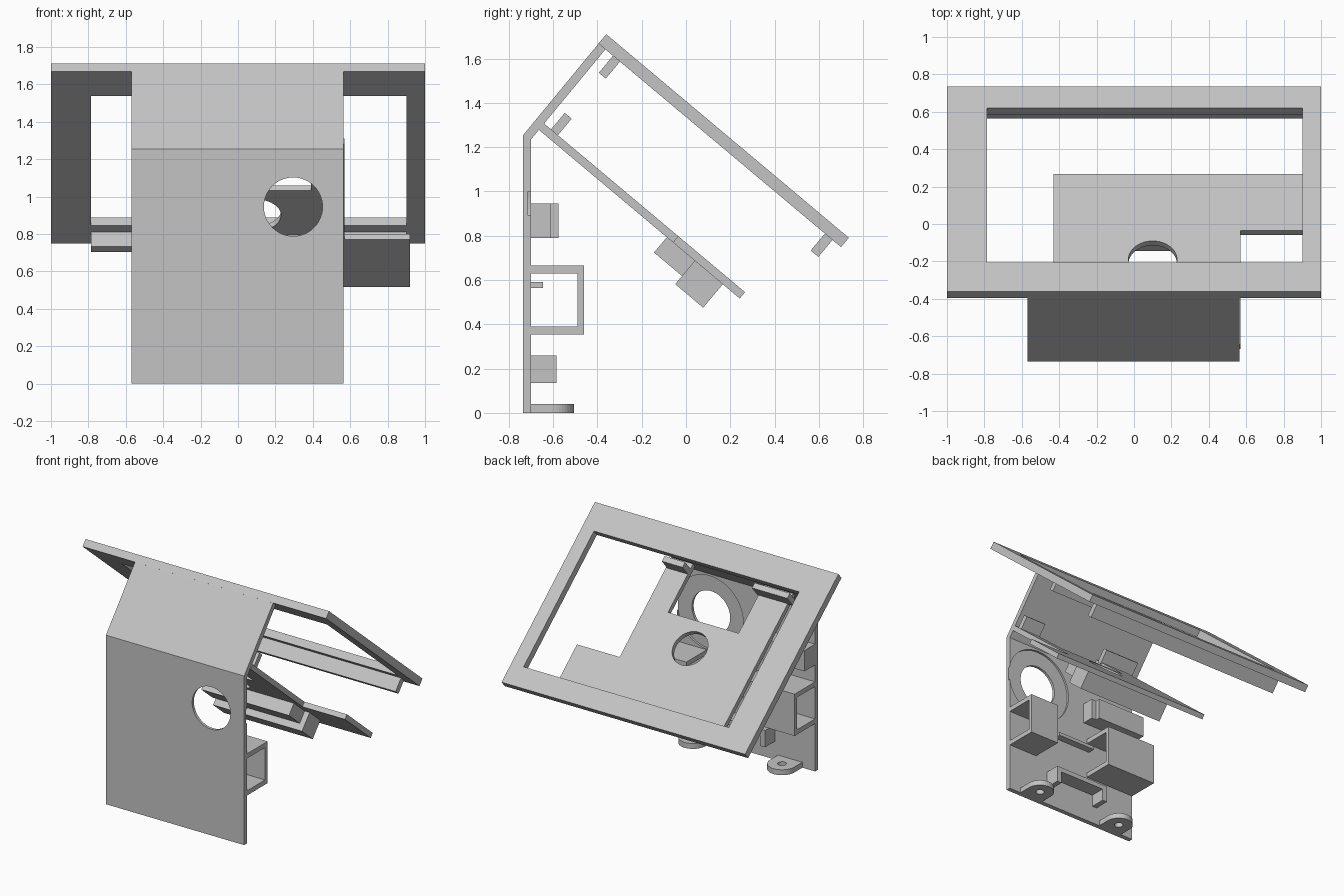
import bpy, bmesh, math
from mathutils import Matrix, Vector

old = bpy.data.objects.get("Cube")
if old:
    bpy.data.objects.remove(old)

grey = bpy.data.materials.new("light_grey")
grey.use_nodes = True
COL = (0.55, 0.55, 0.55, 1)
grey.diffuse_color = COL
grey.node_tree.nodes["Principled BSDF"].inputs["Base Color"].default_value = COL

SLOPE = math.radians(-40)


def tilted(y, z):
    """Local x stays x, local y runs down the slope, local z is its normal."""
    return Matrix.Translation((0, y, z)) @ Matrix.Rotation(SLOPE, 4, 'X')


FLAT = Matrix.Identity(4)
LID = tilted(-0.36, 1.71)
TRAY = tilted(-0.645, 1.31)


def finish(name, bm, mat=FLAT):
    bmesh.ops.transform(bm, matrix=mat, verts=bm.verts)
    bmesh.ops.recalc_face_normals(bm, faces=bm.faces)
    mesh = bpy.data.meshes.new(name)
    bm.to_mesh(mesh)
    bm.free()
    mesh.materials.append(grey)
    ob = bpy.data.objects.new(name, mesh)
    bpy.context.collection.objects.link(ob)
    return ob


def box(name, x, y, z, mat=FLAT):
    bm = bmesh.new()
    bmesh.ops.create_cube(bm, size=1)
    for v in bm.verts:
        v.co = Vector([a + (b - a) * (c + 0.5) for (a, b), c in zip((x, y, z), v.co)])
    return finish(name, bm, mat)


def prism(name, pts, vec, mat=FLAT):
    """Extrude a closed outline of 3D points along vec."""
    bm = bmesh.new()
    face = bm.faces.new([bm.verts.new(p) for p in pts])
    ext = bmesh.ops.extrude_face_region(bm, geom=[face])
    moved = [g for g in ext["geom"] if isinstance(g, bmesh.types.BMVert)]
    bmesh.ops.translate(bm, vec=vec, verts=moved)
    return finish(name, bm, mat)


def rod(name, center, radius, depth, mat=FLAT, turn=0, sides=48):
    bm = bmesh.new()
    bmesh.ops.create_cone(bm, cap_ends=True, segments=sides, radius1=radius,
                          radius2=radius, depth=depth,
                          matrix=Matrix.Translation(center) @ Matrix.Rotation(turn, 4, 'X'))
    return finish(name, bm, mat)


def cut(ob, *cutters):
    for c in cutters:
        m = ob.modifiers.new("cut", 'BOOLEAN')
        m.operation = 'DIFFERENCE'
        m.solver = 'EXACT'
        m.object = c
    dg = bpy.context.evaluated_depsgraph_get()
    mesh = bpy.data.meshes.new_from_object(ob.evaluated_get(dg))
    ob.modifiers.clear()
    ob.data = mesh
    for c in cutters:
        bpy.data.objects.remove(c)


# Bent front panel with a round hole and a shallow counterbore behind it
L, R = -0.57, 0.565
BACK = -0.70
profile = [(-0.735, 0), (-0.735, 1.255), (-0.392, 1.671), (-0.361, 1.645),
           (BACK, 1.235), (BACK, 0)]
panel = prism("front_panel", [(L, y, z) for y, z in profile], (R - L, 0, 0))
hole = (0.295, -0.72, 0.945)
cut(panel, rod("hole_cutter", hole, 0.157, 0.2, turn=math.pi / 2),
    rod("bore_cutter", (0.295, -0.69, 0.945), 0.275, 0.05, turn=math.pi / 2, sides=64))

# Sloping lid frame with its opening and the two retaining tabs below
lid = box("lid_frame", (-1, 1), (0, 1.43), (-0.055, 0), LID)
cut(lid, box("lid_cutter", (-0.785, 0.9), (0.202, 1.279), (-0.2, 0.2), LID))
box("lid_lower_tab", (-0.785, 0.9), (1.335, 1.38), (-0.155, -0.05), LID)
box("lid_upper_tab", (-0.45, 0.45), (0.086, 0.127), (-0.155, -0.05), LID)

# Inner tray: stepped outline with a notch at the top and a round hole
outline = [(-0.43, 0), (-0.19, 0), (-0.19, 0.39), (0.39, 0.39), (0.39, 0),
           (0.57, 0), (0.57, 0.796), (0.92, 0.796), (0.92, 1.19), (-0.43, 1.19)]
tray = prism("inner_tray", [(x, s, 0) for x, s in outline], (0, 0, -0.037), TRAY)
cut(tray, rod("tray_cutter", (0.1, 0.594, 0), 0.13, 0.3, TRAY))
box("tray_tab_right", (-0.47, -0.18), (0.046, 0.087), (-0.01, 0.097), TRAY)
box("tray_tab_left", (0.39, 0.56), (0.046, 0.087), (-0.01, 0.097), TRAY)
box("tray_upper_bar", (-0.2, 0.52), (0.76, 0.927), (-0.127, -0.03), TRAY)
box("tray_lower_bar", (-0.17, 0.56), (0.925, 1.09), (-0.175, -0.03), TRAY)

# Hollow holders open along x, in two lengths
for name, x0, x1 in (("left_holder", 0.32, R), ("right_holder", L, -0.15)):
    section = [(BACK, 0.355), (-0.46, 0.355), (-0.46, 0.665), (BACK, 0.665),
               (BACK, 0.63), (-0.49, 0.63), (-0.49, 0.39), (BACK, 0.39)]
    prism(name, [(x0, y, z) for y, z in section], (x1 - x0, 0, 0))

# Blocks and shelf on the back of the panel
box("upper_block", (L, -0.16), (BACK, -0.575), (0.79, 0.945))
box("upper_block_lip", (-0.16, -0.12), (BACK, -0.61), (0.79, 0.945))
box("middle_shelf", (-0.17, 0.15), (BACK, -0.645), (0.565, 0.59))
clip = box("lower_clip", (-0.24, 0.22), (BACK, -0.585), (0.135, 0.26))
cut(clip, box("clip_cutter", (-0.2, 0.18), (-0.8, -0.5), (0.1, 0.225)))

# Rounded mounting lugs at the base
for side, x in (("left", 0.365), ("right", -0.365)):
    r, yc = 0.1, -0.605
    arc = [(x + r * math.cos(a), yc + r * math.sin(a), 0)
           for a in (math.pi * i / 20 for i in range(21))]
    lug = prism(side + "_lug", arc + [(x - r, BACK, 0), (x + r, BACK, 0)], (0, 0, 0.04))
    cut(lug, rod("lug_cutter", (x, yc, 0.02), 0.03, 0.2, sides=24))
